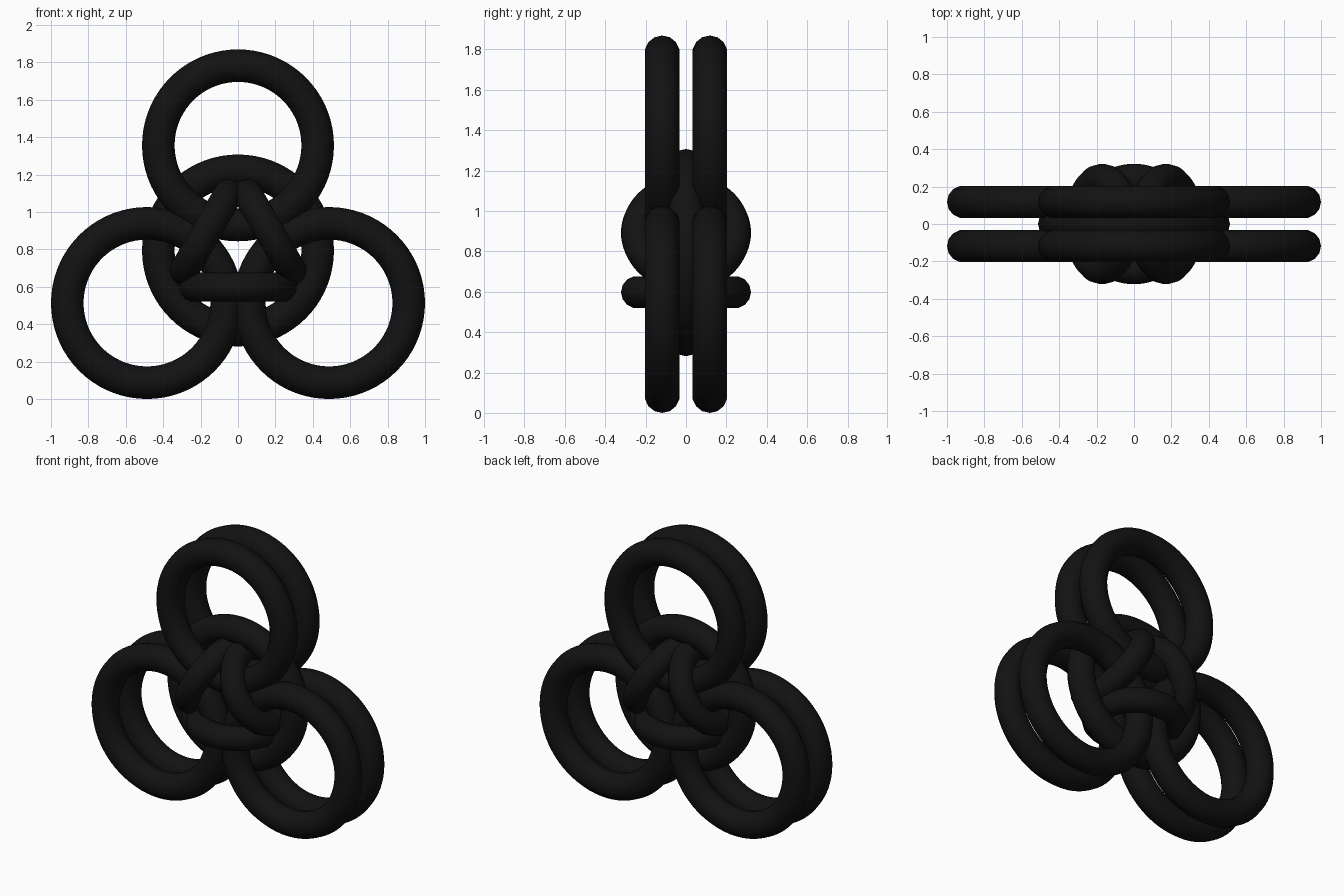
import bpy
from math import radians, cos, sin, pi
from mathutils import Vector, Matrix

if "Cube" in bpy.data.objects:
    bpy.data.objects.remove(bpy.data.objects["Cube"])

black = bpy.data.materials.new("black_metal")
black.diffuse_color = (0.006, 0.006, 0.006, 1)
black.use_nodes = True
black.node_tree.nodes["Principled BSDF"].inputs["Base Color"].default_value = black.diffuse_color

CENTRE_Z = 0.794          # middle of the three-lobed pattern


def ring(name, loc, axis, major, minor):
    """Smooth torus whose hole points along axis."""
    bpy.ops.mesh.primitive_torus_add(major_segments=72, minor_segments=14,
                                     major_radius=major, minor_radius=minor)
    ob = bpy.context.object
    ob.name = name
    turn = Vector((0, 0, 1)).rotation_difference(Vector(axis)).to_matrix().to_4x4()
    ob.matrix_world = Matrix.Translation(loc) @ turn
    ob.data.materials.append(black)
    bpy.ops.object.shade_smooth()
    return ob


def polar(angle, dist, y=0.0):
    a = radians(angle)
    return Vector((dist * cos(a), y, CENTRE_Z + dist * sin(a)))


# Single large ring in the middle
ring("centre_ring", polar(0, 0), (0, 1, 0), 0.426, 0.087)

# Three doubled outer rings
for lobe, angle in (("top", 90), ("left", 210), ("right", 330)):
    for side, y in (("front", -0.118), ("back", 0.118)):
        ring(f"{lobe}_ring_{side}", polar(angle, 0.562, y), (0, 1, 0), 0.426, 0.087)

# Three small connecting rings, seen edge-on from the front
for spot, angle in (("bottom", 270), ("upper_right", 30), ("upper_left", 150)):
    a = radians(angle)
    ring(f"link_ring_{spot}", polar(angle, 0.196), (cos(a), 0, sin(a)), 0.242, 0.08)
